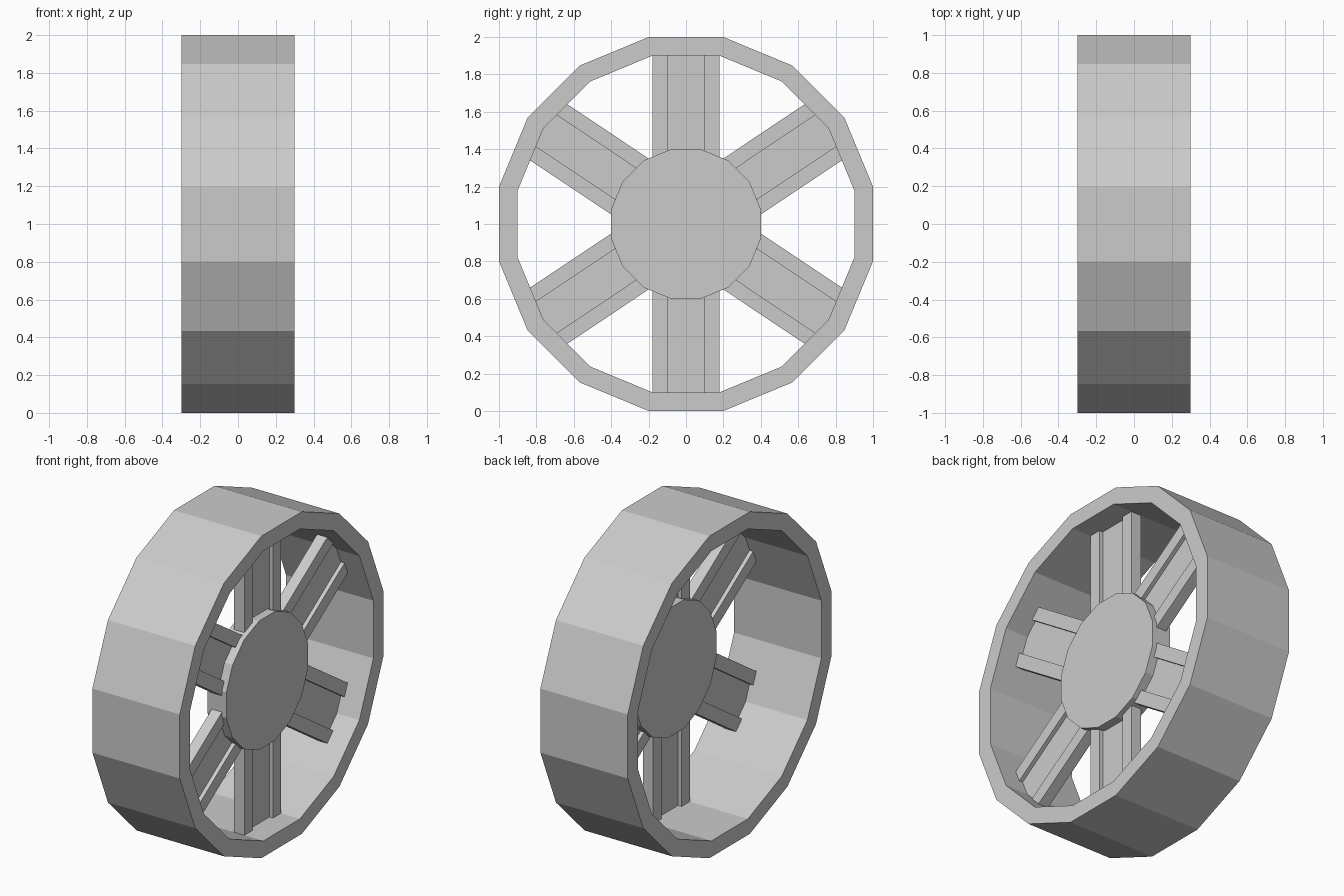
import bpy
import bmesh
from math import cos, sin, pi, radians
from mathutils import Matrix

if "Cube" in bpy.data.objects:
    bpy.data.objects.remove(bpy.data.objects["Cube"])

SIDES = 16
CENTRE_Z = 1.0
HUB_X = 0.135          # hub and spokes sit off-centre in the rim


def finish(name, bm):
    bmesh.ops.recalc_face_normals(bm, faces=bm.faces)
    mesh = bpy.data.meshes.new(name)
    bm.to_mesh(mesh)
    bm.free()
    obj = bpy.data.objects.new(name, mesh)
    obj.location.z = CENTRE_Z
    bpy.context.collection.objects.link(obj)
    return obj


def loop(bm, x, apothem):
    """Polygon loop around the x axis, with flats at top, bottom and sides."""
    r = apothem / cos(pi / SIDES)
    angles = [2 * pi * (i + 0.5) / SIDES for i in range(SIDES)]
    return [bm.verts.new((x, r * cos(a), r * sin(a))) for a in angles]


def bridge(bm, a, b):
    for i in range(SIDES):
        j = (i + 1) % SIDES
        bm.faces.new((a[i], a[j], b[j], b[i]))


def add_box(bm, x, y, z):
    size = [b - a for a, b in (x, y, z)]
    mid = [(a + b) / 2 for a, b in (x, y, z)]
    m = Matrix.Translation(mid) @ Matrix.Diagonal((*size, 1))
    bmesh.ops.create_cube(bm, size=1, matrix=m)


# Rim: hollow faceted band
bm = bmesh.new()
loops = [loop(bm, x, r) for x, r in ((-0.3, 1.0), (0.3, 1.0), (0.3, 0.9), (-0.3, 0.9))]
for k in range(4):
    bridge(bm, loops[k], loops[(k + 1) % 4])
finish("rim", bm)

# Hub: solid faceted disc
bm = bmesh.new()
back, front = loop(bm, HUB_X - 0.065, 0.4), loop(bm, HUB_X + 0.065, 0.4)
bridge(bm, back, front)
bm.faces.new(back)
bm.faces.new(front)
finish("hub", bm)

# Spokes: thin web between two square flanges, ends buried in hub and rim
for n, tilt in enumerate((0, 56.25, 123.75, 180, 236.25, 303.75)):
    bm = bmesh.new()
    span = (0.33, 0.93)
    for y in ((-0.18, -0.1), (0.1, 0.18)):
        add_box(bm, (HUB_X - 0.035, HUB_X + 0.035), y, span)
    add_box(bm, (HUB_X - 0.01, HUB_X + 0.01), (-0.1, 0.1), span)
    spoke = finish(f"spoke_{n + 1}", bm)
    spoke.rotation_euler.x = radians(tilt)
